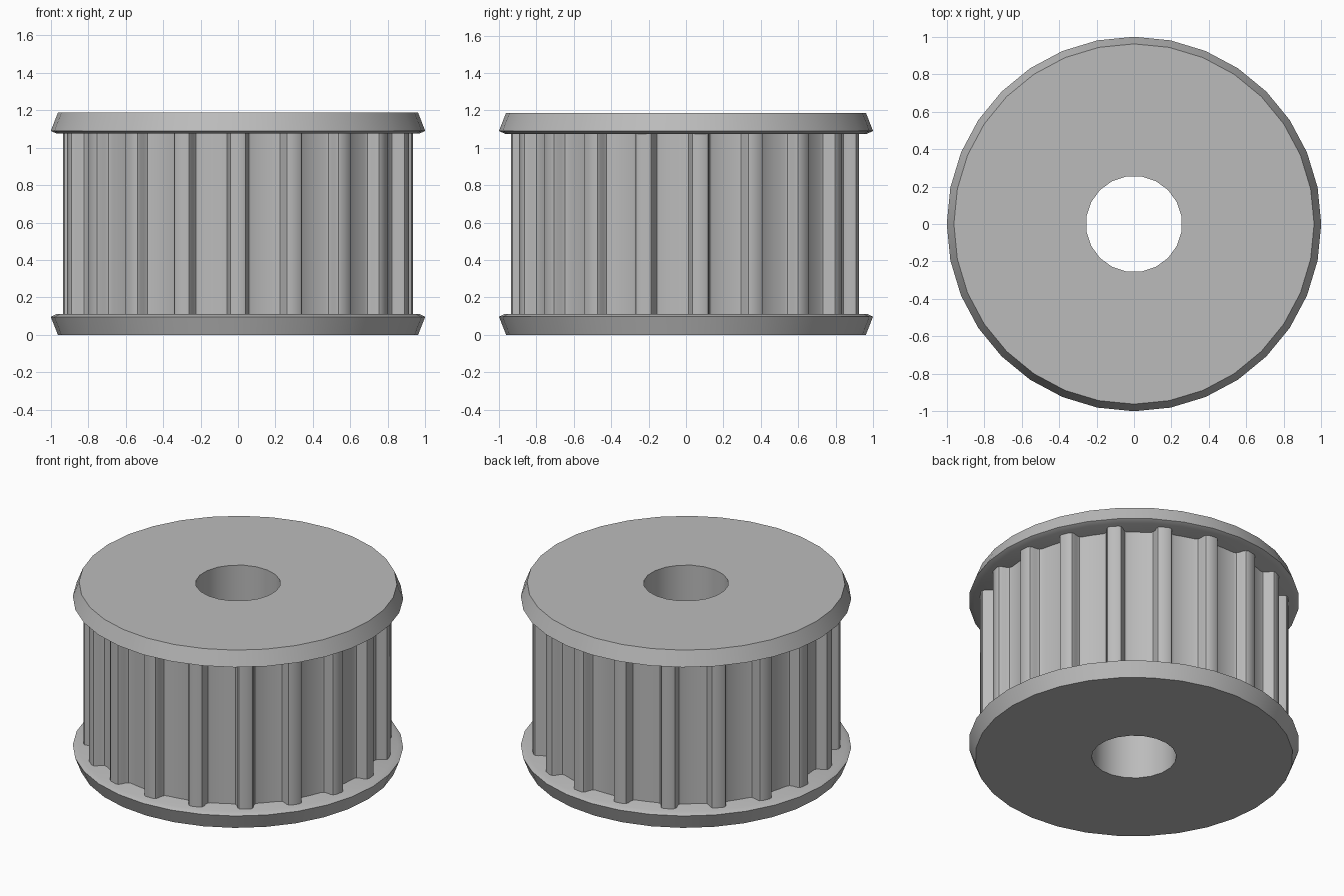
import bpy, bmesh
from math import cos, sin, pi, radians

cube = bpy.data.objects.get("Cube")
if cube:
    bpy.data.objects.remove(cube, do_unlink=True)

HEIGHT = 1.187
FLANGE = 0.112
TEETH = 19
BORE_RADIUS, BORE_SIDES = 0.257, 20

steel = bpy.data.materials.new("grey_metal")
steel.use_nodes = True
steel.diffuse_color = (0.5, 0.5, 0.5, 1)
steel.node_tree.nodes["Principled BSDF"].inputs["Base Color"].default_value = (0.5, 0.5, 0.5, 1)


def circle(radius, sides, phase=0.0):
    return [(radius * cos(2 * pi * (i + phase) / sides),
             radius * sin(2 * pi * (i + phase) / sides)) for i in range(sides)]


def add_wall(bm, layers):
    """Skin a stack of (outline, z) layers; return the loops of vertices."""
    loops = [[bm.verts.new((x, y, z)) for x, y in outline] for outline, z in layers]
    for low, high in zip(loops, loops[1:]):
        n = len(low)
        for i in range(n):
            j = (i + 1) % n
            bm.faces.new((low[i], low[j], high[j], high[i]))
    return loops


def bored_solid(name, layers):
    """Closed solid with a straight bore through its middle."""
    bm = bmesh.new()
    outer = add_wall(bm, layers)
    bore = circle(BORE_RADIUS, BORE_SIDES, 0.5)
    inner = add_wall(bm, [(bore, layers[0][1]), (bore, layers[-1][1])])
    for end in (0, -1):
        rim = []
        for loop in (outer[end], inner[end]):
            rim += [bm.edges.get((v, loop[i - 1])) for i, v in enumerate(loop)]
        bmesh.ops.triangle_fill(bm, edges=rim, use_beauty=True)
    bmesh.ops.recalc_face_normals(bm, faces=bm.faces)
    mesh = bpy.data.meshes.new(name)
    bm.to_mesh(mesh)
    bm.free()
    mesh.materials.append(steel)
    obj = bpy.data.objects.new(name, mesh)
    bpy.context.collection.objects.link(obj)
    bpy.ops.object.select_all(action='DESELECT')
    obj.select_set(True)
    bpy.context.view_layer.objects.active = obj
    bpy.ops.object.shade_smooth_by_angle(angle=radians(32))
    return obj


# Toothed barrel: half of one tooth as (sideways offset, radius), mirrored and repeated
half_tooth = [(0.078, 0.858), (0.062, 0.866), (0.053, 0.885),
              (0.049, 0.912), (0.041, 0.928), (0.026, 0.935)]
tooth = [(-s, r) for s, r in half_tooth] + [(s, r) for s, r in reversed(half_tooth)]
tooth.append((0.145, 0.857))
barrel = []
for k in range(TEETH):
    middle = -pi / 2 + 2 * pi * k / TEETH
    for side, radius in tooth:
        a = middle + side / 0.92
        barrel.append((radius * cos(a), radius * sin(a)))
bored_solid("toothed_barrel", [(barrel, FLANGE), (barrel, HEIGHT - FLANGE)])

# Flared flanges, mirrored top and bottom
flange = [(0.962, 0.0), (1.0, 0.097), (0.968, FLANGE)]
bored_solid("bottom_flange", [(circle(r, 32), z) for r, z in flange])
bored_solid("top_flange", [(circle(r, 32), HEIGHT - z) for r, z in reversed(flange)])
